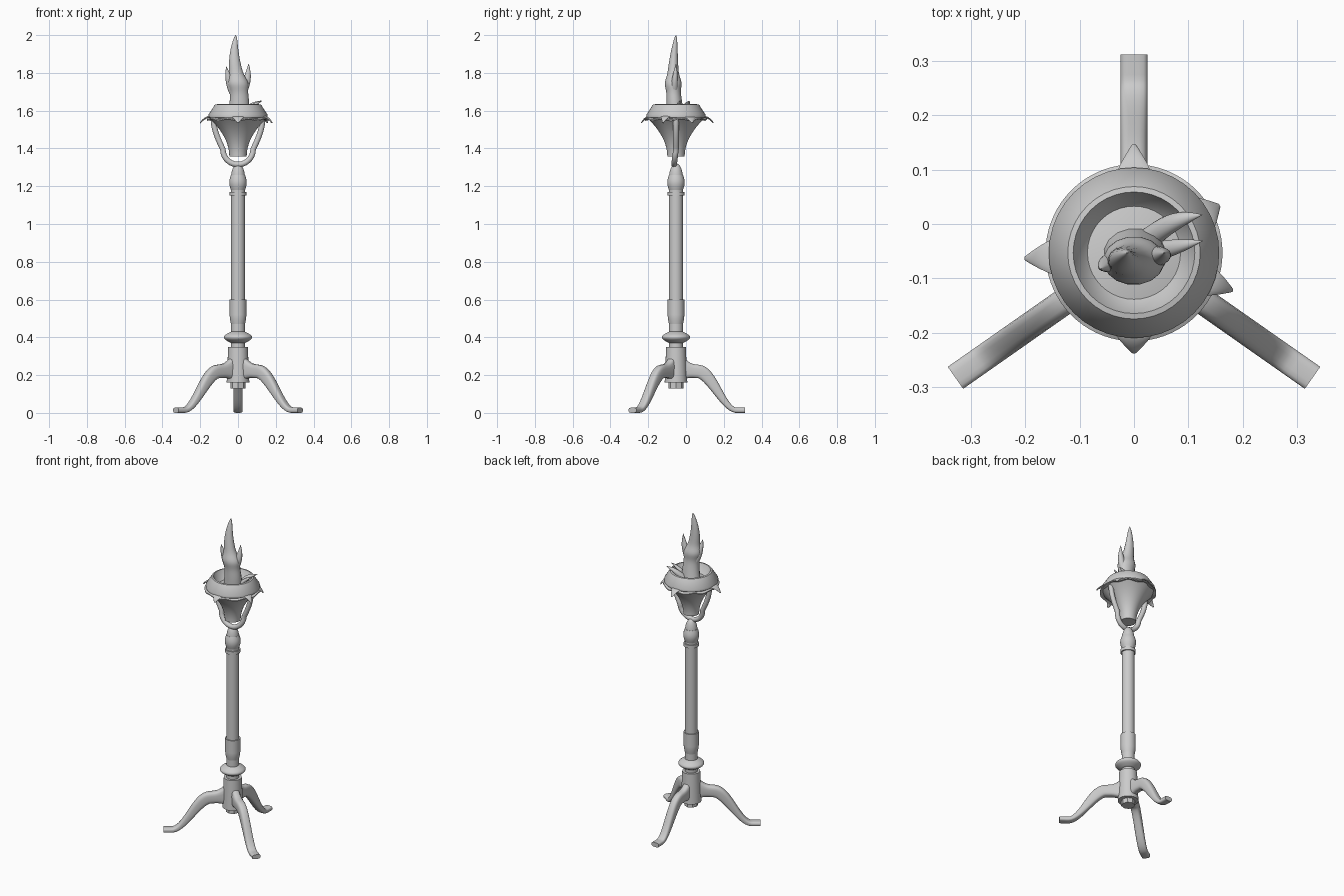
import bpy, bmesh, math
from mathutils import Vector, Matrix

if "Cube" in bpy.data.objects:
    bpy.data.objects.remove(bpy.data.objects["Cube"])

SHADE = 0.6
grey = bpy.data.materials.new("plain_grey")
grey.use_nodes = True
grey.diffuse_color = (SHADE, SHADE, SHADE, 1)
grey.node_tree.nodes["Principled BSDF"].inputs["Base Color"].default_value = grey.diffuse_color

axis = Vector((0, -0.053, 0))   # centre line of the stand
ACROSS_X, ACROSS_Y = Vector((1, 0, 0)), Vector((0, 1, 0))


def skin(name, sections, angle=40):
    """Join rings of points into a closed, smooth-shaded object."""
    bm = bmesh.new()
    rings = [[bm.verts.new(point) for point in section] for section in sections]
    for lower, upper in zip(rings, rings[1:]):
        for i in range(len(lower)):
            bm.faces.new((lower[i - 1], lower[i], upper[i], upper[i - 1]))
    bm.faces.new(rings[0])
    bm.faces.new(rings[-1])
    bmesh.ops.recalc_face_normals(bm, faces=bm.faces)
    mesh = bpy.data.meshes.new(name)
    bm.to_mesh(mesh)
    bm.free()
    mesh.materials.append(grey)
    part = bpy.data.objects.new(name, mesh)
    bpy.context.collection.objects.link(part)
    bpy.ops.object.select_all(action='DESELECT')
    part.select_set(True)
    bpy.context.view_layer.objects.active = part
    bpy.ops.object.shade_smooth_by_angle(angle=math.radians(angle))


def lathe(name, profile, sides=40, ruffle=0):
    """Revolve (radius, height) pairs around the axis, with optional waves."""
    turns = [math.tau * i / sides for i in range(sides)]
    skin(name, [[axis + Vector((radius * math.cos(a), radius * math.sin(a),
                                height + ruffle * math.sin(9 * a))) for a in turns]
                for radius, height in profile])


def rule_profile(bottom, top, radius, steps=12):
    """Sample a radius rule from bottom to top."""
    return [(radius(i / steps), bottom + (top - bottom) * i / steps) for i in range(steps + 1)]


def sweep(name, centre, size, side, turn=0, sides=16, square=1, steps=28):
    """Sweep an oval of half width and half height along a path rule."""
    place = Matrix.Translation(axis) @ Matrix.Rotation(math.radians(turn), 4, 'Z')
    path = [Vector(centre(i / steps)) for i in range(steps + 1)]
    sections = []
    for i, point in enumerate(path):
        tangent = path[min(i + 1, steps)] - path[max(i - 1, 0)]
        up = tangent.cross(side).normalized()
        width, height = size(i / steps)
        section = []
        for k in range(sides):
            a = math.tau * (k + 0.5) / sides
            c, s = (math.copysign(abs(f) ** square, f) for f in (math.cos(a), math.sin(a)))
            section.append(place @ (point + side * c * width + up * s * height))
        sections.append(section)
    skin(name, sections, angle=50)


# Turned column: straight parts, then beads that swell at mid height
lathe("hub", rule_profile(0.16, 0.35, lambda t: 0.06 - 0.008 * t))
lathe("bottom_nut", rule_profile(0.13, 0.18, lambda t: 0.04, steps=1), sides=8)
lathe("shaft", rule_profile(0.34, 1.25, lambda t: 0.037))
for name, bottom, top, swell in (("base_ring", 0.37, 0.43, 0.038),
                                 ("lower_bulge", 0.47, 0.57, 0.007),
                                 ("upper_bulge", 1.18, 1.26, 0.009)):
    lathe(name, rule_profile(bottom, top, lambda t: 0.037 + swell * math.sin(math.pi * t)))
for name, bottom, top in (("lower_collar", 0.52, 0.6), ("upper_collar", 1.15, 1.17)):
    lathe(name, rule_profile(bottom, top, lambda t: 0.044, steps=1))
lathe("finial", rule_profile(1.24, 1.322, lambda t: 0.037 * math.sqrt(1.002 - t * t)))


# Three curved legs: level at the hub, steep at the knee, flat at the foot
def make_leg(name, turn, reach):
    def out(t):
        return 0.02 + 0.345 * t

    def drop(t):
        k = min(max((out(t) - 0.12) / 0.2, 0), 1)
        return k * k * (3 - 2 * k)

    def size(t):
        flare = max(0, 1 - out(t) / 0.1) ** 2
        return 0.025, 0.036 - 0.022 * drop(t) + 0.06 * flare

    sweep(name, lambda t: (out(t) * reach, 0, 0.214 - 0.2 * drop(t) + 0.02 * (1 - t) ** 4),
          size, ACROSS_Y, turn, square=0.6)


make_leg("back_leg", 90, 1)
make_leg("front_left_leg", -35, 1.1)
make_leg("front_right_leg", 215, 1.1)


# Yoke: a half circle whose arms spread out to the bowl
def yoke_path(t):
    across = 4 * t - 2
    bend = min(abs(across), 1) * math.pi / 2
    rise = max(abs(across) - 1, 0)
    x = 0.08 * math.sin(bend) + 0.05 * math.sin(rise * math.pi / 2)
    return math.copysign(x, across), -0.01 * math.cos(bend), 1.395 - 0.08 * math.cos(bend) + 0.165 * rise


sweep("yoke", yoke_path, lambda t: (0.015, 0.015), ACROSS_Y, steps=40)

# Hollow bowl: flared cup, sloping shoulder, then the inside
lathe("bowl", rule_profile(1.358, 1.565, lambda t: 0.046 + 0.11 * t * t)
      + [(0.157, 1.578), (0.122, 1.632), (0.112, 1.634), (0.09, 1.58), (0.06, 1.56), (0.02, 1.56)])

# Ruffled collar with drooping leaf tips
lathe("leaf_collar", [(0.12, 1.56), (0.163, 1.55), (0.163, 1.556), (0.12, 1.58)],
      sides=72, ruffle=0.004)
for name, turn, reach, width in (("back_leaf", 90, 0.198, 0.04), ("right_leaf", 183, 0.2, 0.042),
                                 ("front_leaf", 270, 0.183, 0.05),
                                 ("left_front_leaf", -21, 0.193, 0.036),
                                 ("left_back_leaf", 29, 0.178, 0.05)):
    sweep(name, lambda t: (0.12 + (reach - 0.12) * t, 0, 1.57 - 0.035 * t ** 3),
          lambda t: (width * (1 - 0.9 * t ** 1.5), 0.007 - 0.004 * t), ACROSS_Y, turn)


# Flame: a swaying core that swells once and ends in a point
def flame_size(t):
    swell = math.exp(-((t - 0.43) / 0.08) ** 2)
    width = 0.06 * (1.001 - t) ** 0.6 + 0.013 * swell
    return width, width * 0.8


sweep("flame_core",
      lambda t: (0.01 * math.sin(math.tau * t) - 0.012 * t, -0.015 * math.sin(math.pi * t),
                 1.555 + 0.445 * t),
      flame_size, ACROSS_X, steps=40)


# Tapering tongues that bow away from a straight line
def tongue(name, start, end, width, bow, side):
    start, end, bow = Vector(start), Vector(end), Vector(bow)
    sweep(name, lambda t: start.lerp(end, t) + bow * math.sin(math.pi * t),
          lambda t: (width * (1.01 - t ** 2), width * 0.8 * (1.01 - t ** 2)), side)


tongue("right_tongue", (-0.02, -0.01, 1.69), (-0.062, -0.03, 1.835), 0.026, (-0.005, 0, 0), ACROSS_X)
tongue("left_tongue", (0.02, -0.01, 1.69), (0.056, 0, 1.85), 0.026, (0.01, 0, 0), ACROSS_X)
tongue("low_back_tongue", (0.02, 0.02, 1.57), (0.126, 0.07, 1.65), 0.023, (0, 0.01, 0.016), ACROSS_Y)
tongue("low_front_tongue", (0.03, 0, 1.57), (0.127, 0.022, 1.655), 0.018, (0, 0, 0.01), ACROSS_Y)
